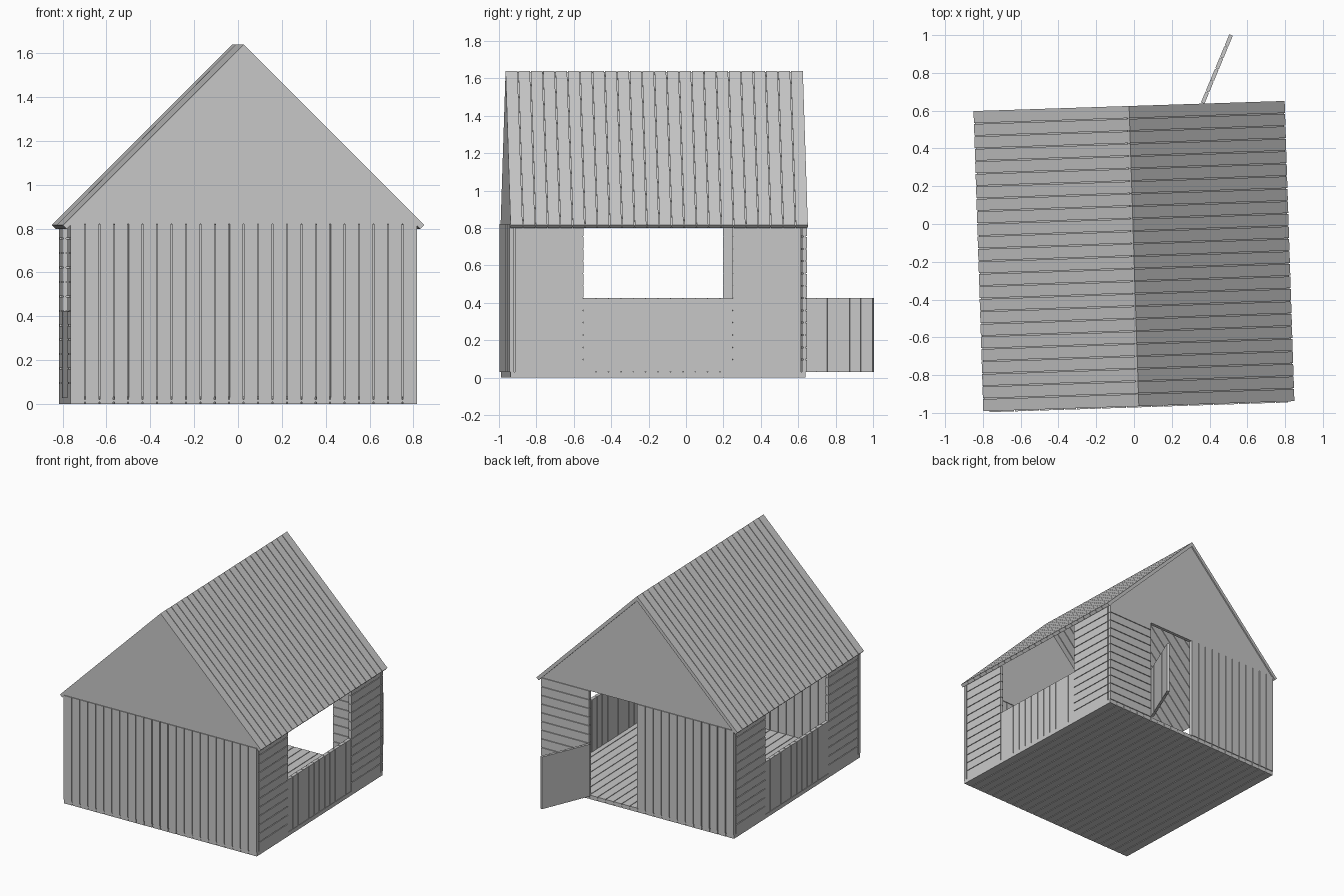
import bpy
import bmesh
import math
from mathutils import Matrix, Vector

if "Cube" in bpy.data.objects:
    bpy.data.objects.remove(bpy.data.objects["Cube"])

# One plain grey for all the timber
GREY = (0.58, 0.58, 0.58, 1)
WOOD = bpy.data.materials.new("grey_boards")
WOOD.use_nodes = True
WOOD.diffuse_color = GREY
WOOD.node_tree.nodes["Principled BSDF"].inputs["Base Color"].default_value = GREY

# The whole shed is turned slightly on the ground
PLACE = Matrix.Translation((0, -0.175, 0)) @ Matrix.Rotation(math.radians(1.86), 4, "Z")
X, Y, Z = Vector((1, 0, 0)), Vector((0, 1, 0)), Vector((0, 0, 1))
THICK = 0.025
GAP = 0.005
HALF = 0.79
FLOOR = 0.03
WALL = 0.79
EAVE = FLOOR + WALL
OPEN = 0.398
SIDE = HALF - THICK / 2
END = SIDE + 0.006


def finish(name, bm):
    mesh = bpy.data.meshes.new(name)
    bm.transform(PLACE)
    bm.to_mesh(mesh)
    bm.free()
    mesh.materials.append(WOOD)
    obj = bpy.data.objects.new(name, mesh)
    bpy.context.collection.objects.link(obj)


def add_box(bm, frame, offset, size):
    matrix = frame @ Matrix.Translation((offset, 0, 0)) @ Matrix.Diagonal((*size, 1))
    bmesh.ops.create_cube(bm, size=1, matrix=matrix)


def panel(name, centre, across, along, width, length, count, thick=THICK):
    """A row of boards with narrow grooves, fixed to a thin core."""
    frame = Matrix((across, along, across.cross(along))).transposed().to_4x4()
    frame.translation = Vector(centre)
    bm = bmesh.new()
    step = width / count
    for i in range(count):
        left = -width / 2 + i * step + (GAP / 2 if i else 0)
        right = -width / 2 + (i + 1) * step - (GAP / 2 if i < count - 1 else 0)
        add_box(bm, frame, (left + right) / 2, (right - left, length, thick))
    add_box(bm, frame, 0, (width - GAP, length - 0.004, thick * 0.4))
    finish(name, bm)


def gable(name, side):
    """Plain triangle closing one end of the roof."""
    bm = bmesh.new()
    outer = side * HALF
    half = HALF - 0.005
    corners = [(-half, outer, EAVE), (half, outer, EAVE), (0, outer, EAVE + half)]
    face = bm.faces.new([bm.verts.new(c) for c in corners])
    made = bmesh.ops.extrude_face_region(bm, geom=[face])["geom"]
    moved = [g for g in made if isinstance(g, bmesh.types.BMVert)]
    bmesh.ops.translate(bm, verts=moved, vec=(0, -side * THICK, 0))
    bmesh.ops.recalc_face_normals(bm, faces=bm.faces)
    finish(name, bm)


# Floor and front wall
panel("floor", (0, 0, FLOOR / 2), X, Y, 2 * HALF, 2 * HALF, 24, FLOOR)
mid_z = FLOOR + WALL / 2
panel("front_wall", (0, -END, mid_z), X, Z, 2 * HALF, WALL, 24)

# Side walls, each with a wide open window above a slightly recessed sill
strip = HALF - THICK - OPEN
for label, s in (("left", 1), ("right", -1)):
    for end, d in (("front", -1), ("back", 1)):
        panel(f"{label}_wall_{end}", (s * SIDE, d * (OPEN + strip / 2), mid_z),
              Z, Y, WALL, strip, 12)
    panel(f"{label}_wall_sill", (s * (SIDE - 0.003), 0, FLOOR + WALL / 4),
          Y, Z, 2 * OPEN, WALL / 2, 12)

# Back wall, either side of the doorway
panel("back_wall_wide", (-HALF / 2, END, mid_z), X, Z, HALF, WALL, 12)
panel("back_wall_narrow", (HALF * 0.75, END, mid_z), Z, X, WALL, HALF / 2, 12)

# Half-height door standing open
swing = math.radians(65.5)
door_dir = Vector((math.cos(swing), math.sin(swing), 0))
hinge = Vector((0.39, 0.803, FLOOR + WALL / 4))
panel("half_door", hinge + door_dir * 0.195, door_dir, Z, 0.39, WALL / 2, 6, 0.02)

# Gables
gable("front_gable", -1)
gable("back_gable", 1)

# Roof slopes, butted together at the ridge
ridge = Vector((0, 0.005, 1.64))
full = 0.824 * math.sqrt(2)
for label, s, start in (("left", 1, 0), ("right", -1, THICK)):
    slope = Vector((s, 0, -1)).normalized()
    up = Vector((s, 0, 1)).normalized()
    centre = ridge + slope * (start + full) / 2 - up * THICK / 2
    panel(f"{label}_roof", centre, Y, slope, 2 * HALF + 0.01, full - start, 24)
